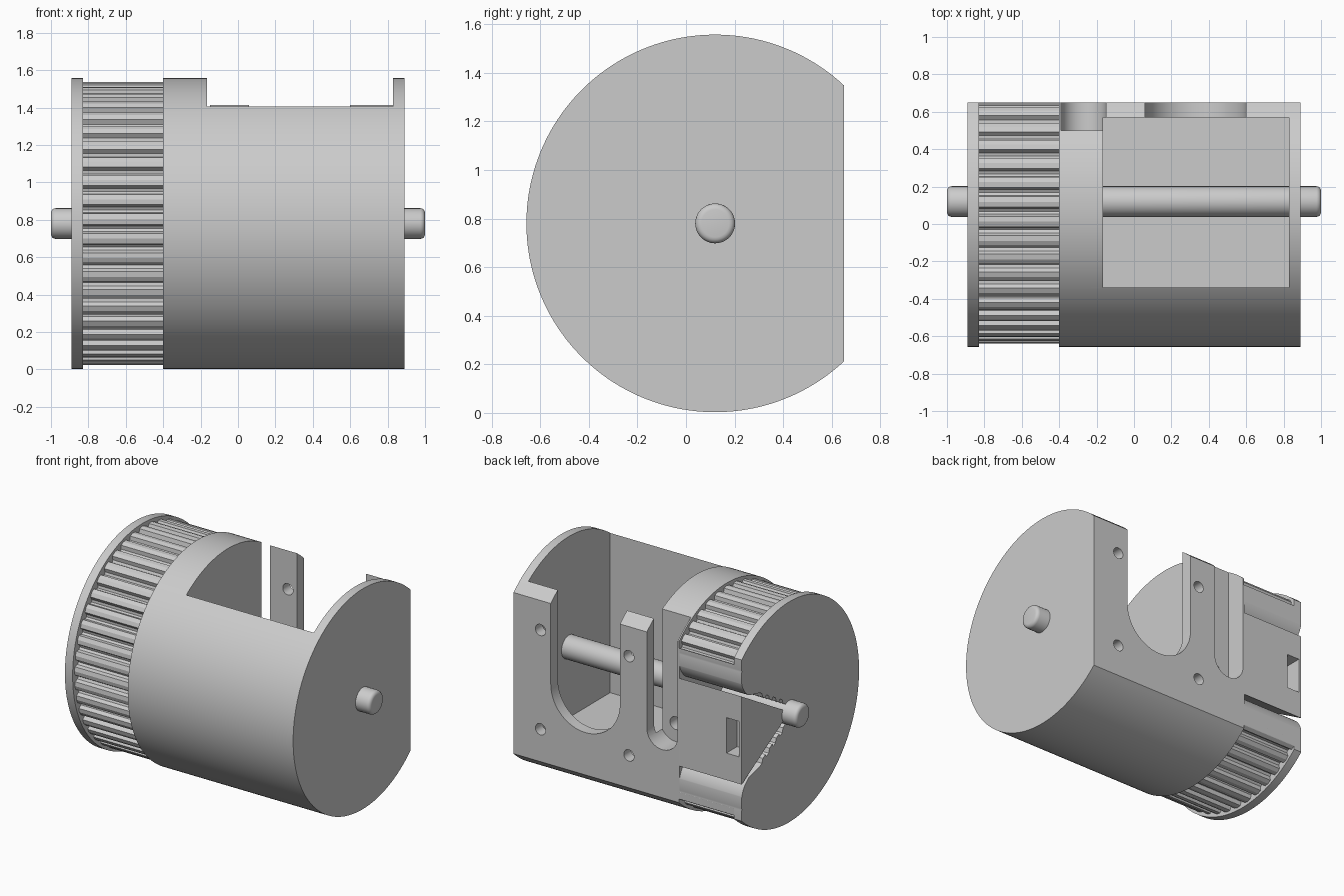
import bpy, bmesh, math
from math import sin, cos, pi, radians

if "Cube" in bpy.data.objects:
    bpy.data.objects.remove(bpy.data.objects["Cube"])

CY, CZ, R = 0.12, 0.78, 0.777   # shaft axis and body radius
FLAT = 0.53                     # flat back, measured from the axis

grey = bpy.data.materials.new("plain grey")
grey.use_nodes = True
grey.diffuse_color = (0.6, 0.6, 0.6, 1)
grey.node_tree.nodes["Principled BSDF"].inputs["Base Color"].default_value = (0.6, 0.6, 0.6, 1)


def prism(name, pts, a, b, axis="x"):
    """Extrude a closed outline from a to b along x (outline y, z) or y (outline x, z)."""
    bm = bmesh.new()
    place = (lambda p, t: (t, p[0], p[1])) if axis == "x" else (lambda p, t: (p[0], t, p[1]))
    face = bm.faces.new([bm.verts.new(place(p, a)) for p in pts])
    new = bmesh.ops.extrude_face_region(bm, geom=[face])["geom"]
    shift = (b - a, 0, 0) if axis == "x" else (0, b - a, 0)
    bmesh.ops.translate(bm, vec=shift, verts=[v for v in new if isinstance(v, bmesh.types.BMVert)])
    bmesh.ops.recalc_face_normals(bm, faces=bm.faces)
    me = bpy.data.meshes.new(name)
    bm.to_mesh(me)
    bm.free()
    me.materials.append(grey)
    ob = bpy.data.objects.new(name, me)
    bpy.context.collection.objects.link(ob)
    return ob


def circle(cx, cy, r, n):
    return [(cx + r * cos(2 * pi * i / n), cy + r * sin(2 * pi * i / n)) for i in range(n)]


def box(x0, x1, y0, y1, z0, z1):
    return prism("cutter", [(y0, z0), (y1, z0), (y1, z1), (y0, z1)], x0, x1)


def u_slot(x0, x1, z, y0, y1):
    """Round-bottomed slot, open at the top."""
    c, r = (x0 + x1) / 2, (x1 - x0) / 2
    arc = [(c + r * cos(pi + pi * i / 24), z + r * sin(pi + pi * i / 24)) for i in range(25)]
    return prism("cutter", arc + [(x1, 2), (x0, 2)], y0, y1, "y")


def cut(ob, cutters):
    for c in cutters:
        c.hide_render = True
        m = ob.modifiers.new("cut", "BOOLEAN")
        m.operation, m.solver, m.object = "DIFFERENCE", "EXACT", c
        bpy.context.view_layer.objects.active = ob
        bpy.ops.object.modifier_apply(modifier=m.name)
        bpy.data.objects.remove(c)


def smooth(ob):
    bpy.ops.object.select_all(action="DESELECT")
    ob.select_set(True)
    bpy.context.view_layer.objects.active = ob
    bpy.ops.object.shade_smooth_by_angle(angle=radians(25))


# Round outline with a flat back
half = math.acos(FLAT / R)
flat_round = [(CY + R * cos(a), CZ + R * sin(a))
              for a in (half + (2 * pi - 2 * half) * i / 120 for i in range(121))]

# Housing: pocket, slots in the back plate and screw holes
housing = prism("housing", flat_round, -0.40, 0.89)
cutters = [box(-0.165, 0.83, -0.34, 0.57, 0.28, 2),
           u_slot(0.06, 0.60, CZ, 0.52, 0.8),
           u_slot(-0.39, -0.15, 0.67, 0.50, 0.8),
           prism("cutter", circle(-0.27, 0.68, 0.045, 24), 0.3, 0.8, "y")]
for x in (-0.01, 0.68):
    for z in (0.44, 1.14):
        cutters.append(prism("cutter", circle(x, z, 0.04, 24), 0.5, 0.8, "y"))
cut(housing, cutters)

# Belt gap: wedge opening with toothed inner faces and rounded mouths
side = []
for i in range(4):
    u = 0.04 + 0.075 * i
    for du, dv in ((0, 0.045), (0.03, 0.045), (0.04, 0.07), (0.065, 0.07)):
        side.append((u + du, 0.577 * (u + du) + dv))
for i in range(11):
    a = radians(-60 + 75 * i / 10)
    side.append((0.36 + 0.175 * cos(a), 0.44 + 0.175 * sin(a)))
side += [(0.54, 0.56), (0.9, 0.56)]


def belt_gap():
    upper = [(CY + u, CZ + v) for u, v in side]
    lower = [(CY + u, CZ - v) for u, v in reversed(side)]
    return prism("cutter", upper + lower, -1.2, -0.405)


# Toothed belt drum
TEETH = 45
drum_outline = []
for i in range(TEETH):
    for f, r in ((0, 0.752), (0.27, 0.758), (0.54, 0.752), (0.62, 0.725), (0.77, 0.715), (0.92, 0.725)):
        a = 2 * pi * (i + f) / TEETH
        drum_outline.append((CY + r * cos(a), CZ + r * sin(a)))
drum = prism("belt_drum", drum_outline, -0.83, -0.40)
cut(drum, [box(-1, 0, CY + FLAT, 2, -1, 3), belt_gap()])

# End flange
flange = prism("end_flange", flat_round, -0.89, -0.83)
cut(flange, [belt_gap()])

# Clamp wedge with a rectangular recess
rise = 0.31
wedge = prism("clamp_wedge", [(CY, CZ), (CY + FLAT, CZ - rise), (CY + FLAT, CZ + rise)], -0.89, -0.40)
cut(wedge, [box(-0.87, -0.77, 0.53, 0.8, 0.66, 0.91)])

# Shaft with rounded ends
shaft = prism("shaft", circle(CY, CZ, 0.082, 48), -1.0, 1.0)
bev = shaft.modifiers.new("round_ends", "BEVEL")
bev.width, bev.segments, bev.limit_method, bev.angle_limit = 0.025, 4, "ANGLE", radians(60)
bpy.context.view_layer.objects.active = shaft
bpy.ops.object.modifier_apply(modifier=bev.name)

for part in (housing, drum, flange, wedge, shaft):
    smooth(part)
